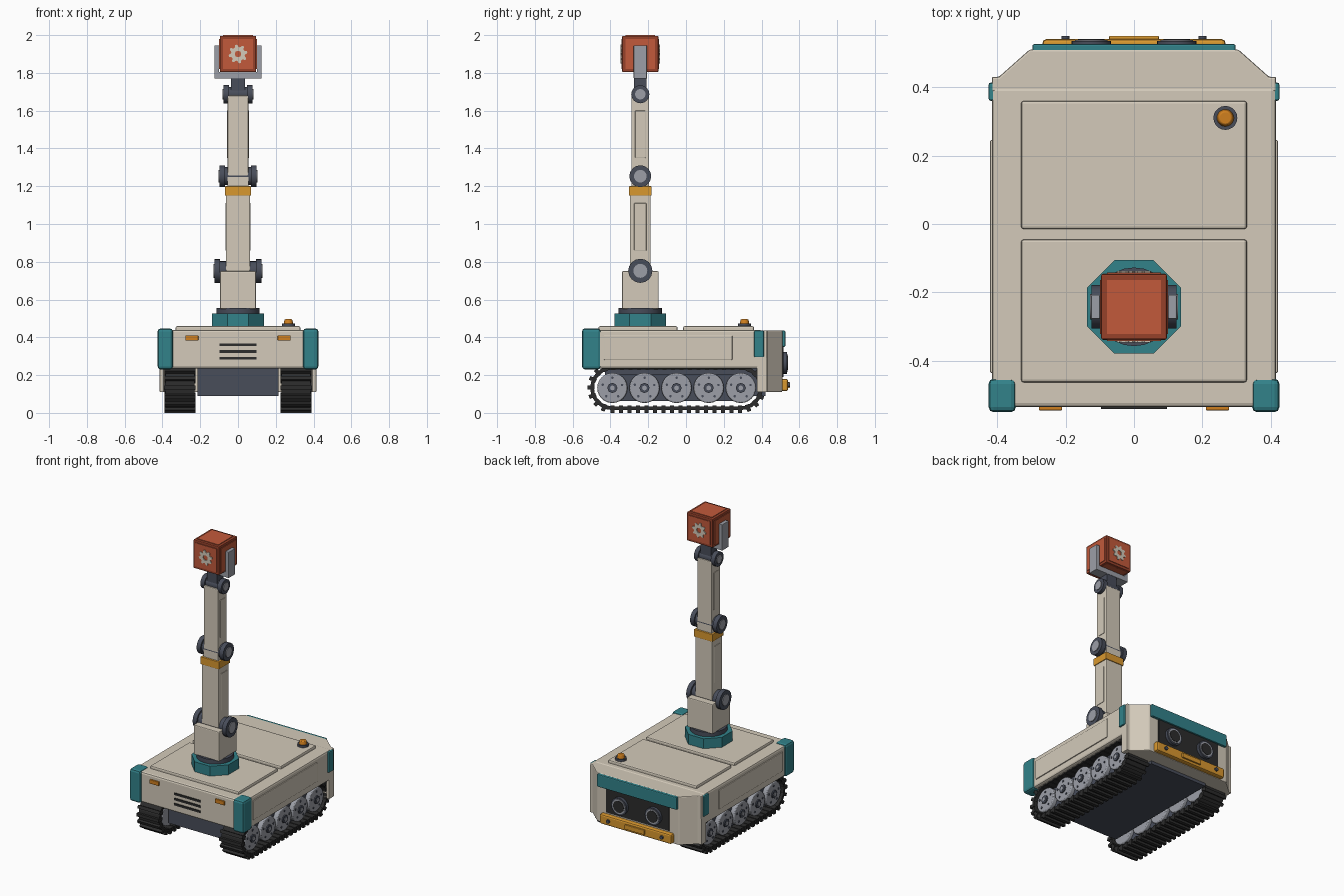
import bpy, bmesh, math
from mathutils import Matrix, Vector

if "Cube" in bpy.data.objects:
    bpy.data.objects.remove(bpy.data.objects["Cube"])


def material(name, hexa):
    rgb = [int(hexa[i:i + 2], 16) / 255 for i in (0, 2, 4)]
    m = bpy.data.materials.new(name)
    m.diffuse_color = [c / 12.92 if c <= 0.04045 else ((c + 0.055) / 1.055) ** 2.4 for c in rgb] + [1]
    m.use_nodes = True
    m.node_tree.nodes["Principled BSDF"].inputs["Base Color"].default_value = m.diffuse_color
    return m


BEIGE = material("beige", "D3CABA")
TEAL = material("teal", "32828A")
ORANGE = material("orange", "D9982F")
AMBER = material("amber", "D0801F")
RED = material("red", "C25A3B")
DARK_RED = material("dark_red", "96412A")
SLATE = material("slate", "484D5A")
BLACK = material("black", "2C2C2C")
GREY = material("grey", "9C9FA7")


def finish(name, bm, mat, bevel=0, smooth=False):
    bmesh.ops.recalc_face_normals(bm, faces=bm.faces)
    me = bpy.data.meshes.new(name)
    bm.to_mesh(me)
    bm.free()
    me.materials.append(mat)
    ob = bpy.data.objects.new(name, me)
    bpy.context.collection.objects.link(ob)
    if bevel:
        mod = ob.modifiers.new("bevel", 'BEVEL')
        mod.width, mod.segments, mod.limit_method = bevel, 2, 'ANGLE'
    if smooth:
        bpy.context.view_layer.objects.active = ob
        ob.select_set(True)
        bpy.ops.object.shade_smooth_by_angle(angle=math.radians(35))
        ob.select_set(False)
    return ob


def box(name, x, y, z, mat, bevel=0.0):
    """Box from (low, high) ranges."""
    bm = bmesh.new()
    size = [b - a for a, b in (x, y, z)]
    mid = [(a + b) / 2 for a, b in (x, y, z)]
    bmesh.ops.create_cube(bm, size=1, matrix=Matrix.Translation(mid) @ Matrix.Diagonal((*size, 1)))
    return finish(name, bm, mat, bevel)


def pair(name, x, y, z, mat, bevel=0.0):
    """Box and its mirror across x."""
    box("right_" + name, x, y, z, mat, bevel)
    box("left_" + name, (-x[1], -x[0]), y, z, mat, bevel)


def cyl(name, c, r, depth, axis, mat, n=24, r2=None, bevel=0, turn=0.0):
    bm = bmesh.new()
    rot = {'x': Matrix.Rotation(math.pi / 2, 4, 'Y'), 'y': Matrix.Rotation(-math.pi / 2, 4, 'X'),
           'z': Matrix.Identity(4)}[axis]
    bmesh.ops.create_cone(bm, cap_ends=True, segments=n, radius1=r, radius2=r if r2 is None else r2,
                          depth=depth, matrix=Matrix.Translation(c) @ rot @ Matrix.Rotation(turn, 4, 'Z'))
    return finish(name, bm, mat, bevel, n > 12)


def prism(name, outline, vec, mat, hole=None, bevel=0.0):
    """Extrude a 3D outline along vec, as a ring if a hole outline is given."""
    bm = bmesh.new()
    a = [bm.verts.new(p) for p in outline]
    if hole:
        b = [bm.verts.new(p) for p in hole]
        n = len(a)
        faces = [bm.faces.new((a[i], a[(i + 1) % n], b[(i + 1) % n], b[i])) for i in range(n)]
    else:
        faces = [bm.faces.new(a)]
    geo = bmesh.ops.extrude_face_region(bm, geom=faces, use_keep_orig=True)["geom"]
    bmesh.ops.translate(bm, vec=vec, verts=[v for v in geo if isinstance(v, bmesh.types.BMVert)])
    return finish(name, bm, mat, bevel)


# hull with top hatches and side panels
box("hull", (-0.415, 0.415), (-0.535, 0.40), (0.235, 0.44), BEIGE, 0.012)
box("front_hatch", (-0.33, 0.33), (-0.463, -0.045), (0.43, 0.459), BEIGE, 0.008)
box("rear_hatch", (-0.33, 0.33), (-0.015, 0.36), (0.43, 0.459), BEIGE, 0.008)
pair("side_panel", (0.41, 0.421), (-0.435, 0.245), (0.28, 0.41), BEIGE, 0.004)
pair("rear_side_guard", (0.40, 0.425), (0.36, 0.413), (0.295, 0.435), TEAL, 0.006)
pair("front_corner_guard", (0.345, 0.425), (-0.55, -0.452), (0.23, 0.447), TEAL, 0.015)
box("undercarriage", (-0.215, 0.215), (-0.43, 0.42), (0.09, 0.24), SLATE)

# front face: marker lamps and vent slots
pair("marker_lamp", (0.21, 0.278), (-0.545, -0.53), (0.383, 0.41), AMBER, 0.003)
for i in range(3):
    box(f"vent_slot_{i}", (-0.097, 0.097), (-0.541, -0.53), (0.283 + i * 0.035, 0.297 + i * 0.035), BLACK)

# rear nose with chamfered corners
nose = [(-0.415, 0.385), (-0.415, 0.43), (-0.395, 0.43), (-0.305, 0.51),
        (0.305, 0.51), (0.395, 0.43), (0.415, 0.43), (0.415, 0.385)]
prism("rear_nose", [(x, y, 0.11) for x, y in nose], (0, 0, 0.327), BEIGE, bevel=0.006)
pair("nose_cheek", (0.393, 0.415), (0.375, 0.43), (0.11, 0.29), BEIGE, 0.004)
box("rear_visor", (-0.297, 0.297), (0.50, 0.526), (0.35, 0.435), TEAL, 0.006)
box("rear_face_plate", (-0.235, 0.235), (0.50, 0.516), (0.19, 0.35), BLACK)
box("rear_bumper", (-0.267, 0.267), (0.50, 0.54), (0.115, 0.18), ORANGE, 0.01)
box("bumper_plate", (-0.073, 0.073), (0.53, 0.55), (0.132, 0.163), ORANGE, 0.003)
for s, side in ((1, "right"), (-1, "left")):
    cyl(side + "_bumper_bolt", (s * 0.2, 0.541, 0.148), 0.012, 0.018, 'y', SLATE, 12)
    cyl(side + "_lamp_housing", (s * 0.125, 0.52, 0.265), 0.058, 0.03, 'y', SLATE, 24)
    cyl(side + "_lamp_ring", (s * 0.125, 0.526, 0.265), 0.048, 0.024, 'y', GREY, 24)
    cyl(side + "_lamp_lens", (s * 0.125, 0.53, 0.265), 0.039, 0.022, 'y', BLACK, 24)

# tracks: belt loop, cleats, wheels
Y0, Y1, ZC = -0.39, 0.29, 0.132


def stadium(r, x, n=12):
    pts = []
    for cy, start in ((Y1, -math.pi / 2), (Y0, math.pi / 2)):
        for i in range(n + 1):
            a = start + math.pi * i / n
            pts.append((x, cy + r * math.cos(a), ZC + r * math.sin(a)))
    return pts


def cleats(name, x0, x1, count=46):
    bm = bmesh.new()
    r, straight = 0.113, Y1 - Y0
    total = 2 * straight + 2 * math.pi * r
    for i in range(count):
        d = total * i / count
        if d < straight:
            p, a = (Y0 + d, ZC - r), -math.pi / 2
        elif d < straight + math.pi * r:
            a = -math.pi / 2 + (d - straight) / r
            p = (Y1 + r * math.cos(a), ZC + r * math.sin(a))
        elif d < 2 * straight + math.pi * r:
            p, a = (Y1 - (d - straight - math.pi * r), ZC + r), math.pi / 2
        else:
            a = math.pi / 2 + (d - 2 * straight - math.pi * r) / r
            p = (Y0 + r * math.cos(a), ZC + r * math.sin(a))
        m = Matrix.Translation(((x0 + x1) / 2, *p)) @ Matrix.Rotation(a, 4, 'X')
        bmesh.ops.create_cube(bm, size=1, matrix=m @ Matrix.Diagonal((x1 - x0, 0.038, 0.021, 1)))
    finish(name, bm, BLACK)


for s, side in ((1, "right"), (-1, "left")):
    prism(side + "_track_belt", stadium(0.117, s * 0.23), (s * 0.155, 0, 0), BLACK, stadium(0.097, s * 0.23))
    cleats(side + "_track_cleats", *sorted((s * 0.225, s * 0.39)))
    prism(side + "_track_frame", stadium(0.07, s * 0.26), (s * 0.09, 0, 0), SLATE)
    for i in range(5):
        c = Y0 + i * 0.17
        cyl(f"{side}_wheel_{i}", (s * 0.308, c, ZC), 0.08, 0.144, 'x', GREY, 24, bevel=0.006)
        cyl(f"{side}_wheel_hub_{i}", (s * 0.382, c, ZC), 0.027, 0.012, 'x', SLATE, 8)
        cyl(f"{side}_wheel_cap_{i}", (s * 0.387, c, ZC), 0.013, 0.008, 'x', GREY, 8)
        for k in range(5):
            a = math.tau * k / 5 + 0.3
            cyl(f"{side}_wheel_bolt_{i}_{k}", (s * 0.381, c + 0.054 * math.cos(a), ZC + 0.054 * math.sin(a)),
                0.007, 0.006, 'x', SLATE, 6)

# beacon on the rear hatch
cyl("beacon_base", (0.267, 0.31, 0.463), 0.035, 0.02, 'z', SLATE, 20)
cyl("beacon_lamp", (0.267, 0.31, 0.482), 0.026, 0.028, 'z', AMBER, 20, 0.02, 0.004)

# mast: turntable, pedestal, two arm segments
CY = -0.242
cyl("turntable", (0, CY, 0.488), 0.137 / math.cos(math.pi / 8), 0.075, 'z', TEAL, 8, turn=math.pi / 8)
cyl("turntable_ring", (0, CY, 0.54), 0.115, 0.03, 'z', SLATE, 24)
box("pedestal", (-0.095, 0.095), (CY - 0.097, CY + 0.097), (0.55, 0.75), BEIGE, 0.006)
box("lower_arm", (-0.064, 0.064), (CY - 0.055, CY + 0.055), (0.75, 1.2), BEIGE, 0.006)
box("arm_band", (-0.069, 0.069), (CY - 0.06, CY + 0.06), (1.15, 1.2), ORANGE, 0.003)
box("arm_collar", (-0.055, 0.055), (CY - 0.047, CY + 0.047), (1.19, 1.25), BEIGE)
box("upper_arm", (-0.055, 0.055), (CY - 0.047, CY + 0.047), (1.25, 1.68), BEIGE, 0.005)
pair("lower_arm_panel", (0.06, 0.067), (CY - 0.032, CY + 0.032), (0.86, 1.11), BEIGE, 0.002)
pair("upper_arm_panel", (0.05, 0.058), (CY - 0.027, CY + 0.027), (1.35, 1.6), BEIGE, 0.002)

# mast joints
for name, z, r, hw in (("shoulder", 0.752, 0.064, 0.125), ("elbow", 1.253, 0.058, 0.1), ("wrist", 1.687, 0.048, 0.078)):
    cyl(name + "_joint", (0, CY, z), r * 0.82, hw * 1.9, 'x', SLATE, 16)
    for s, side in ((1, "right"), (-1, "left")):
        cyl(f"{side}_{name}_flange", (s * (hw - 0.016), CY, z), r, 0.03, 'x', SLATE, 16)
        cyl(f"{side}_{name}_cap", (s * hw, CY, z), r * 0.58, 0.008, 'x', GREY, 16)
box("neck", (-0.038, 0.038), (CY - 0.033, CY + 0.033), (1.70, 1.775), SLATE)

# head: fork and framed cube with gear plates
box("fork_base", (-0.125, 0.125), (CY - 0.035, CY + 0.035), (1.77, 1.805), GREY, 0.003)
pair("fork_arm", (0.1, 0.125), (CY - 0.035, CY + 0.035), (1.77, 1.945), GREY, 0.003)
H, HZ, P = 0.096, 1.9, 0.079
box("head_frame", (-H, H), (CY - H, CY + H), (HZ - H, HZ + H), DARK_RED, 0.005)
box("head_panel_x", (-H - 0.004, H + 0.004), (CY - P, CY + P), (HZ - P, HZ + P), RED)
box("head_panel_y", (-P, P), (CY - H - 0.004, CY + H + 0.004), (HZ - P, HZ + P), RED)
box("head_panel_z", (-P, P), (CY - P, CY + P), (HZ - H, HZ + H + 0.004), RED)
for s, side in ((1, "rear"), (-1, "front")):
    rim, hole = [], []
    for i in range(32):
        a = math.tau * (i + 0.5) / 32
        r = 0.05 if i % 4 < 2 else 0.037
        y = CY + s * (H + 0.003)
        rim.append((r * math.cos(a), y, HZ + r * math.sin(a)))
        hole.append((0.017 * math.cos(a), y, HZ + 0.017 * math.sin(a)))
    prism(side + "_gear_plate", rim, (0, s * 0.006, 0), BEIGE, hole)
